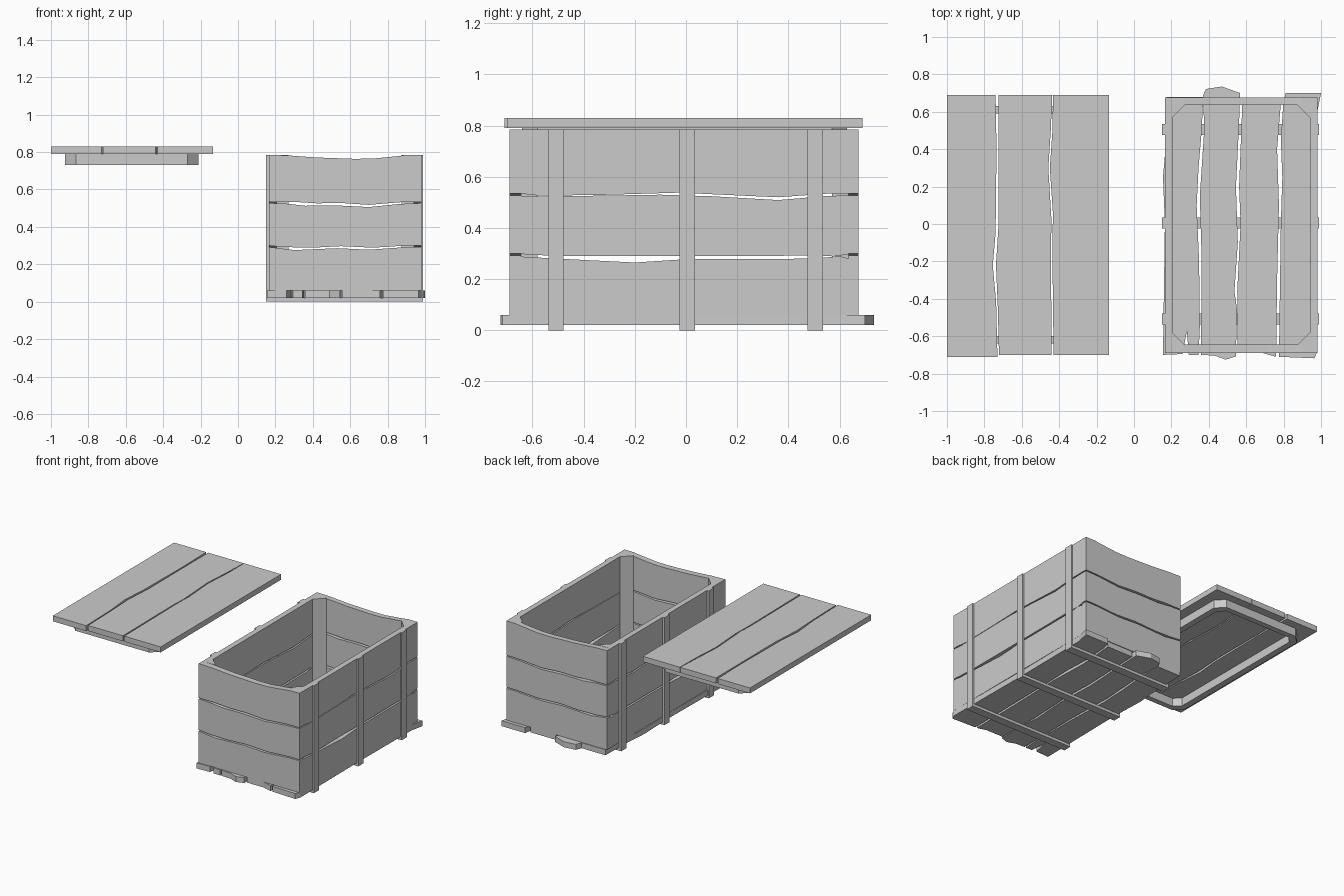
import bpy, bmesh


def prism(name, outline, place, lo, hi):
    """Extrude a 2D outline between lo and hi; place maps (a, b, depth) to xyz."""
    bm = bmesh.new()
    base = bm.faces.new([bm.verts.new(place(a, b, lo)) for a, b in outline])
    move = [q - p for p, q in zip(place(0, 0, lo), place(0, 0, hi))]
    new = bmesh.ops.extrude_face_region(bm, geom=[base], use_keep_orig=True)["geom"]
    bmesh.ops.translate(bm, vec=move, verts=[v for v in new if isinstance(v, bmesh.types.BMVert)])
    bmesh.ops.recalc_face_normals(bm, faces=bm.faces)
    mesh = bpy.data.meshes.new(name)
    bm.to_mesh(mesh)
    bm.free()
    obj = bpy.data.objects.new(name, mesh)
    bpy.context.collection.objects.link(obj)
    return obj


def along_z(a, b, d): return (a, b, d)
def along_y(a, b, d): return (a, d, b)
def along_x(a, b, d): return (d, a, b)


def box(name, x0, x1, y0, y1, z0, z1):
    return prism(name, [(x0, y0), (x1, y0), (x1, y1), (x0, y1)], along_z, z0, z1)


def wall(name, place, depths, edges):
    """Stack of uneven planks; edges alternate bottom and top of each plank."""
    for side, (lo, hi) in depths.items():
        for i in range(0, len(edges), 2):
            prism(f"{side}_{name}_{i // 2 + 1}", edges[i] + edges[i + 1][::-1], place, lo, hi)


# end walls: full width, identical front and back
L, R = 0.165, 0.98
wall("wall_plank", along_y, {"front": (-0.69, -0.645), "back": (0.635, 0.675)}, [
    [(L, 0.06), (R, 0.06)],
    [(L, 0.292), (0.23, 0.285), (0.3, 0.276), (0.53, 0.286), (0.7, 0.278), (0.9, 0.292), (R, 0.292)],
    [(L, 0.3), (0.25, 0.292), (0.4, 0.289), (0.55, 0.297), (0.72, 0.289), (0.9, 0.3), (R, 0.3)],
    [(L, 0.527), (0.25, 0.525), (0.36, 0.513), (0.52, 0.515), (0.7, 0.506), (0.87, 0.523), (R, 0.527)],
    [(L, 0.534), (0.3, 0.534), (0.42, 0.526), (0.55, 0.528), (0.7, 0.518), (0.87, 0.532), (R, 0.534)],
    [(L, 0.785), (0.27, 0.782), (0.42, 0.771), (0.62, 0.764), (0.72, 0.765), (0.87, 0.78), (0.9, 0.785), (R, 0.785)],
])

# side walls: fitted between the end walls
F, B = -0.645, 0.635
wall("side_plank", along_x, {"left": (0.165, 0.205), "right": (0.94, 0.98)}, [
    [(F, 0.06), (B, 0.06)],
    [(F, 0.288), (-0.5, 0.28), (-0.2, 0.265), (0, 0.278), (0.5, 0.28), (0.6, 0.29), (B, 0.28)],
    [(F, 0.298), (-0.5, 0.29), (0.1, 0.29), (0.5, 0.292), (0.58, 0.289), (B, 0.297)],
    [(F, 0.525), (-0.55, 0.523), (-0.1, 0.53), (0.1, 0.524), (0.36, 0.509), (0.55, 0.525), (B, 0.527)],
    [(F, 0.534), (-0.57, 0.526), (-0.3, 0.53), (-0.03, 0.538), (0.12, 0.531), (0.36, 0.52), (0.55, 0.534), (B, 0.534)],
    [(F, 0.785), (B, 0.785)],
])

# triangular corner posts
for i, (x, sx) in enumerate([(0.205, 1), (0.94, -1)]):
    for j, (y, sy) in enumerate([(F, 1), (B, -1)]):
        prism(f"corner_post_{i * 2 + j + 1}", [(x, y), (x + sx * 0.065, y), (x, y + sy * 0.065)],
              along_z, 0.06, 0.785)

# straps: one U-shaped band per position, running under the floor
for i, y in enumerate([-0.508, 0.005, 0.505]):
    prism(f"strap_{i + 1}", [(0.15, 0), (0.99, 0), (0.99, 0.785), (0.978, 0.785), (0.978, 0.02),
                             (0.167, 0.02), (0.167, 0.785), (0.15, 0.785)],
          along_y, y - 0.03, y + 0.03)

# floor planks with broken ends
floor = [
    [(0.155, -0.7), (0.26, -0.695), (0.283, -0.57), (0.293, -0.7), (0.345, -0.7), (0.352, -0.55),
     (0.348, -0.2), (0.335, 0.1), (0.345, 0.3), (0.362, 0.5), (0.37, 0.68), (0.175, 0.68),
     (0.168, 0.4), (0.155, 0.25), (0.165, 0)],
    [(0.358, -0.7), (0.43, -0.703), (0.49, -0.725), (0.545, -0.707), (0.55, -0.45), (0.537, -0.36),
     (0.555, -0.1), (0.545, 0.2), (0.56, 0.5), (0.568, 0.7), (0.47, 0.735), (0.385, 0.722),
     (0.37, 0.69), (0.375, 0.5), (0.352, 0.15), (0.362, -0.2)],
    [(0.555, -0.69), (0.69, -0.69), (0.76, -0.71), (0.765, -0.3), (0.775, 0.1), (0.765, 0.4),
     (0.787, 0.67), (0.58, 0.67), (0.562, 0.2), (0.57, 0), (0.552, -0.36)],
    [(0.775, -0.71), (0.965, -0.718), (0.98, -0.68), (0.975, 0), (0.98, 0.6), (1.0, 0.7),
     (0.81, 0.7), (0.798, 0.64), (0.785, 0.45), (0.793, 0.25), (0.785, 0)],
]
for i, outline in enumerate(floor):
    prism(f"floor_plank_{i + 1}", outline, along_z, 0.02, 0.06)

# lid planks, lying beside the crate at rim height
lid = [
    [(-1, -0.71), (-0.73, -0.71), (-0.737, -0.42), (-0.755, -0.22), (-0.74, -0.05), (-0.735, 0.4),
     (-0.74, 0.69), (-1, 0.69)],
    [(-0.722, -0.7), (-0.44, -0.7), (-0.445, -0.1), (-0.44, 0), (-0.458, 0.3), (-0.445, 0.5),
     (-0.437, 0.69), (-0.725, 0.69), (-0.724, 0), (-0.738, -0.22), (-0.728, -0.45)],
    [(-0.43, -0.7), (-0.135, -0.7), (-0.135, 0.69), (-0.433, 0.69), (-0.436, 0.5), (-0.45, 0.3),
     (-0.433, 0.05), (-0.437, -0.1)],
]
for i, outline in enumerate(lid):
    prism(f"lid_plank_{i + 1}", outline, along_z, 0.79, 0.83)


# octagonal locating frame under the lid
def octagon(x, y, c):
    return [(-x, -y + c), (-x + c, -y), (x - c, -y), (x, -y + c),
            (x, y - c), (x - c, y), (-x + c, y), (-x, y - c)]


outer, inner = octagon(0.358, 0.635, 0.06), octagon(0.313, 0.595, 0.045)
for i in range(8):
    k = (i + 1) % 8
    part = [(x - 0.568, y - 0.005) for x, y in (outer[i], outer[k], inner[k], inner[i])]
    prism(f"lid_frame_{i + 1}", part, along_z, 0.73, 0.79)
